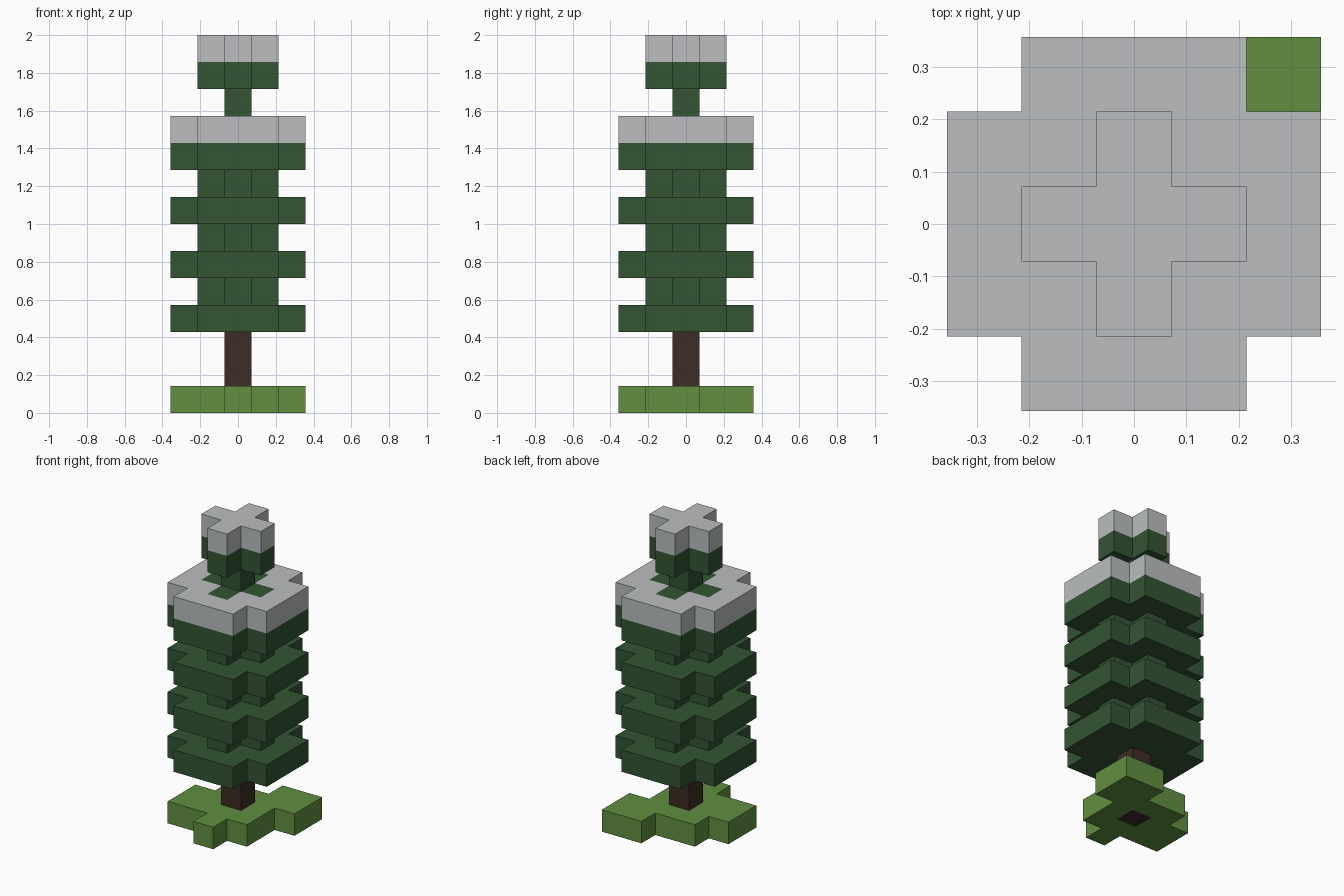
import bpy
import bmesh
from mathutils import Vector

if "Cube" in bpy.data.objects:
    bpy.data.objects.remove(bpy.data.objects["Cube"], do_unlink=True)

UNIT = 2 / 14  # the tree is fourteen blocks tall


def material(name, rgb):
    mat = bpy.data.materials.new(name)
    mat.use_nodes = True
    color = (*rgb, 1)
    mat.diffuse_color = color
    bsdf = mat.node_tree.nodes["Principled BSDF"]
    bsdf.inputs["Base Color"].default_value = color
    bsdf.inputs["Roughness"].default_value = 0.9
    return mat


grass_green = material("grass green", (0.119, 0.275, 0.053))
bark_brown = material("bark brown", (0.045, 0.026, 0.018))
needle_green = material("needle green", (0.033, 0.089, 0.033))
snow_grey = material("snow grey", (0.495, 0.515, 0.520))


def build_blocks(name, cells, mat):
    """Closed outer skin of a set of unit blocks, as one object."""
    bm = bmesh.new()
    for cell in cells:
        centre = Vector(cell) + Vector((0, 0, 0.5))
        for axis in range(3):
            for sign in (-1, 1):
                step = [0, 0, 0]
                step[axis] = sign
                if tuple(c + s for c, s in zip(cell, step)) in cells:
                    continue
                n = Vector(step)
                u = Vector([float(i == (axis + 1) % 3) for i in range(3)])
                v = n.cross(u)
                corners = [centre + (n + a * u + b * v) / 2
                           for a, b in ((-1, -1), (1, -1), (1, 1), (-1, 1))]
                bm.faces.new([bm.verts.new(p * UNIT) for p in corners])
    bmesh.ops.remove_doubles(bm, verts=bm.verts, dist=0.001)
    mesh = bpy.data.meshes.new(name)
    bm.to_mesh(mesh)
    bm.free()
    mesh.materials.append(mat)
    obj = bpy.data.objects.new(name, mesh)
    bpy.context.collection.objects.link(obj)
    return obj


def layer(footprint, *levels):
    return {(x, y, z) for x, y in footprint for z in levels}


# Footprints
square = [(x, y) for x in range(-2, 3) for y in range(-2, 3)]
wide = [(x, y) for x, y in square if abs(x) + abs(y) < 4]
cross = [(x, y) for x, y in square if abs(x) + abs(y) < 2]
single = [(0, 0)]

# Uneven grass patch: first and last block of each row, front to back
rows = {-2: (0, 0), -1: (-2, 1), 0: (-2, 1), 1: (-1, 2), 2: (1, 2)}
grass = [(x, y) for y, (a, b) in rows.items() for x in range(a, b + 1)]

# Trunk runs down through the grass
trunk = layer(single, 0, 1, 2)
build_blocks("trunk", trunk, bark_brown)
build_blocks("grass_base", layer(grass, 0) - trunk, grass_green)

# Foliage: wide tiers on a cross-shaped core, then the narrow tip
foliage = (layer(wide, 3, 5, 7, 9) | layer(cross, 4, 6, 8, 10, 12)
           | layer(single, 11))
build_blocks("foliage", foliage, needle_green)

# Snow around the core on the top tier, and on the tip
build_blocks("snow_tier", layer(wide, 10) - foliage, snow_grey)
build_blocks("snow_cap", layer(cross, 13), snow_grey)
